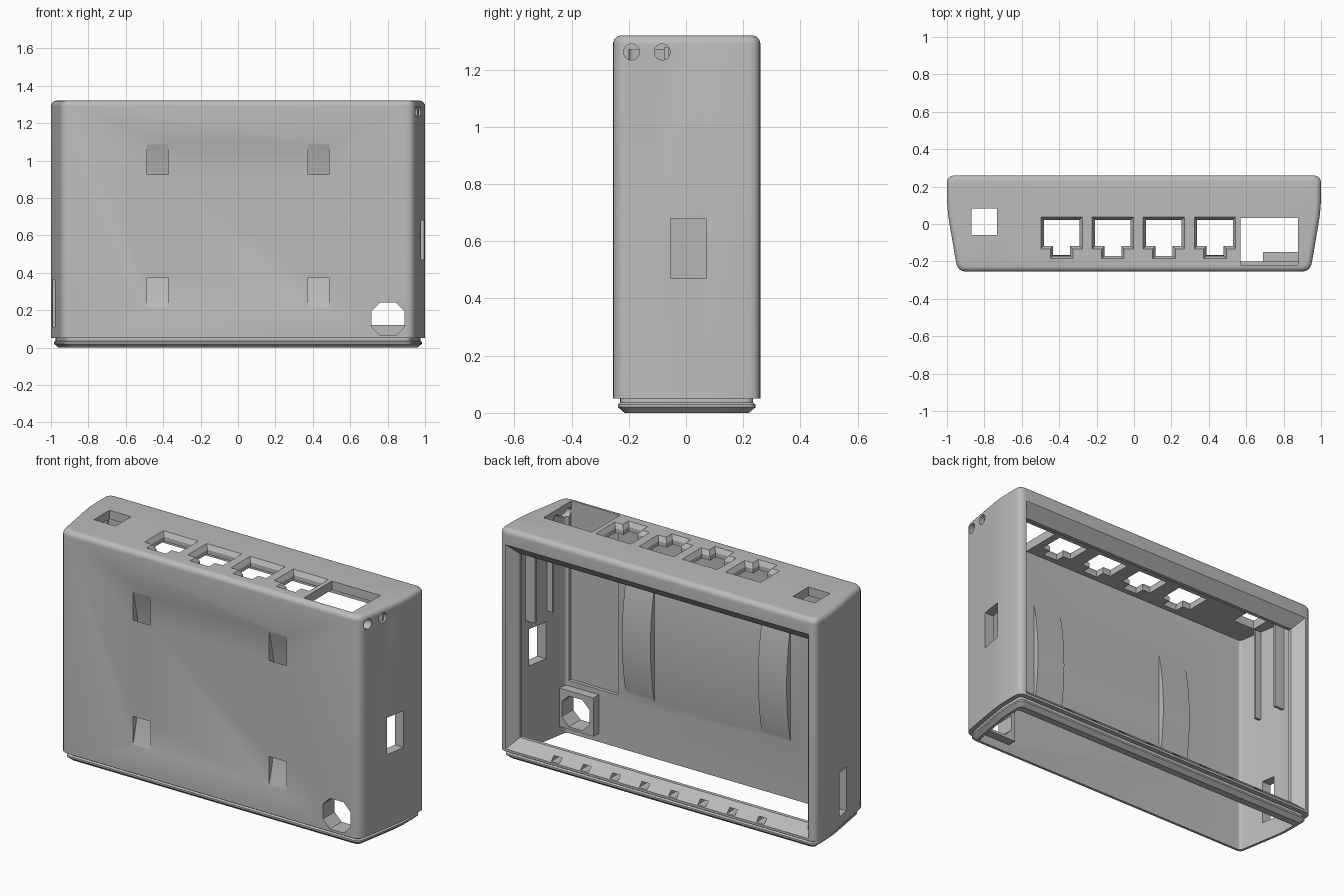
import bpy, bmesh, math
from mathutils import Vector

old = bpy.data.objects.get("Cube")
if old:
    bpy.data.objects.remove(old, do_unlink=True)

grey = bpy.data.materials.new("plain grey plastic")
grey.use_nodes = True
GREY = (0.5, 0.5, 0.5, 1)
grey.diffuse_color = GREY
grey.node_tree.nodes["Principled BSDF"].inputs["Base Color"].default_value = GREY


def loft(name, rings):
    """Closed solid through rings that have equal point counts."""
    bm = bmesh.new()
    loops = [[bm.verts.new(p) for p in ring] for ring in rings]
    n = len(loops[0])
    for a, b in zip(loops, loops[1:]):
        for i in range(n):
            j = (i + 1) % n
            bm.faces.new((a[i], a[j], b[j], b[i]))
    bm.faces.new(loops[0])
    bm.faces.new(loops[-1])
    bmesh.ops.recalc_face_normals(bm, faces=bm.faces)
    mesh = bpy.data.meshes.new(name)
    bm.to_mesh(mesh)
    bm.free()
    mesh.materials.append(grey)
    ob = bpy.data.objects.new(name, mesh)
    bpy.context.collection.objects.link(ob)
    return ob


def box(name, x0, x1, y0, y1, z0, z1):
    return loft(name, [[(x0, y0, z), (x1, y0, z), (x1, y1, z), (x0, y1, z)] for z in (z0, z1)])


def combine(body, tool, operation="DIFFERENCE"):
    mod = body.modifiers.new("cut", "BOOLEAN")
    mod.operation, mod.solver, mod.object = operation, "EXACT", tool
    bpy.context.view_layer.objects.active = body
    bpy.ops.object.modifier_apply(modifier=mod.name)
    bpy.data.objects.remove(tool, do_unlink=True)


def outline(z, inset, back=0.26):
    """Tapered plan of the case with rounded corners, shrunk by inset."""
    half = [(0.943, -0.255, 0.05), (1, 0.08, 0.08), (1, back, 0.045)]
    pts = half + [(-x, y, r) for x, y, r in reversed(half)]
    flat = [Vector((x, y)) for x, y, r in pts]
    ring = []
    n = len(flat)
    corners = []
    for i, p in enumerate(flat):
        e1, e2 = (p - flat[i - 1]).normalized(), (flat[(i + 1) % n] - p).normalized()
        n1, n2 = Vector((e1.y, -e1.x)), Vector((e2.y, -e2.x))
        corners.append(p - (n1 + n2) * inset / (1 + n1.dot(n2)))
    for i, p in enumerate(corners):
        r = max(pts[i][2] - inset * 0.6, 0.006)
        a = p + (corners[i - 1] - p).normalized() * r
        b = p + (corners[(i + 1) % n] - p).normalized() * r
        for k in range(7):
            t = k / 6
            q = a * (1 - t) ** 2 + p * 2 * t * (1 - t) + b * t * t
            ring.append((q.x, q.y, z))
    return ring


# Outer shell with grooved lower lip and rounded top edge
levels = [(0, 0.04), (0.02, 0.017), (0.03, 0.017), (0.036, 0.025), (0.05, 0.025), (0.051, 0)]
levels += [(1.32 - 0.03 * (1 - math.sin(a)), 0.03 * (1 - math.cos(a)))
           for a in [math.pi / 2 * k / 6 for k in range(7)]]
case = loft("case", [outline(z, d) for z, d in levels])

# Hollow inside, open below
combine(case, loft("cavity", [outline(z, 0.055, 0.235) for z in (-0.1, 1.27)]))


# Bevelled window in the back
def window_ring(y, hx, z0, z1):
    return [(-hx, y, z0), (hx, y, z0), (hx, y, z1), (-hx, y, z1)]


combine(case, loft("window", [window_ring(0.27, 0.965, 0.055, 1.24),
                              window_ring(0.2, 0.91, 0.12, 1.17),
                              window_ring(0.1, 0.91, 0.12, 1.17)]))

# Shallow pocket inside the front wall, behind the large port
combine(case, box("pocket", 0.57, 0.88, -0.22, -0.1, 0.3, 1.275))

# Foot block with an octagonal hole
combine(case, box("block", 0.69, 0.925, -0.22, -0.15, 0.05, 0.27), "UNION")


def octagon(y):
    x0, x1, z0, z1, c = 0.715, 0.89, 0.065, 0.24, 0.045
    return [(x, y, z) for x, z in ((x0 + c, z0), (x1 - c, z0), (x1, z0 + c), (x1, z1 - c),
                                   (x1 - c, z1), (x0 + c, z1), (x0, z1 - c), (x0, z0 + c))]


combine(case, loft("octagon", [octagon(-0.3), octagon(-0.1)]))


# Curved strap tunnels, raised inside and opening through the front
def arc(radius, angle):
    return [(-1.71 + radius * math.cos(t), 0.65 + radius * math.sin(t))
            for t in [angle * (k / 8 - 1) for k in range(17)]]


def slab(name, profile, x, half):
    return loft(name, [[(x + s * half, y, z) for y, z in profile] for s in (-1, 1)])


for x in (-0.43, 0.43):
    ridge = slab("strap_ridge", arc(1.545, 0.267), x, 0.09)
    combine(case, ridge, "UNION")
for x in (-0.43, 0.43):
    tunnel = arc(1.52, 0.33) + arc(1.481, 0.33)[::-1]
    combine(case, slab("strap_tunnel", tunnel, x, 0.056))


# Row of stepped sockets in the top, with bevelled rims
def socket(x, z, g):
    w, n = 0.095 + g, 0.045 + g
    half = [(n, -0.17 - g), (n, -0.118 - g), (w, -0.118 - g), (w, 0.022 + g)]
    return [(x + a, y, z) for a, y in half] + [(x - a, y, z) for a, y in reversed(half)]


for x in (-0.387, -0.113, 0.16, 0.433):
    combine(case, loft("socket", [socket(x, 1.2, 0), socket(x, 1.295, 0),
                                  socket(x, 1.322, 0.017), socket(x, 1.35, 0.017)]))

# Plain openings: top, sides and back rail
combine(case, box("large_port", 0.57, 0.877, -0.22, 0.033, 1.2, 1.4))
combine(case, box("square_port", -0.87, -0.733, -0.058, 0.083, 1.2, 1.4))
combine(case, box("side_port", 0.85, 1.1, -0.052, 0.07, 0.47, 0.68))
combine(case, box("card_slot", -1.1, -0.85, -0.05, 0.03, 0.11, 0.36))
for i in range(8):
    x = (i - 3.5) * 0.185
    combine(case, box("vent", x - 0.025, x + 0.025, 0.1, 0.3, 0.068, 0.092))

# Two round holes high on the side
for y in (-0.19, -0.083):
    rings = [[(x, y + 0.028 * math.cos(t), 1.262 + 0.028 * math.sin(t))
              for t in [math.tau * k / 24 for k in range(24)]] for x in (0.8, 1.1)]
    combine(case, loft("round_hole", rings))

# Upright guide ribs inside both side walls
for side in (-1, 1):
    for y in (-0.075, 0.085):
        xs = sorted((side * 0.885, side * 0.965))
        box("guide_rib", *xs, y, y + 0.015, 0.74, 1.28)

# Smooth rounded edges, crisp corners
bpy.ops.object.select_all(action="DESELECT")
case.select_set(True)
bpy.context.view_layer.objects.active = case
bpy.ops.object.shade_smooth_by_angle(angle=math.radians(25))
